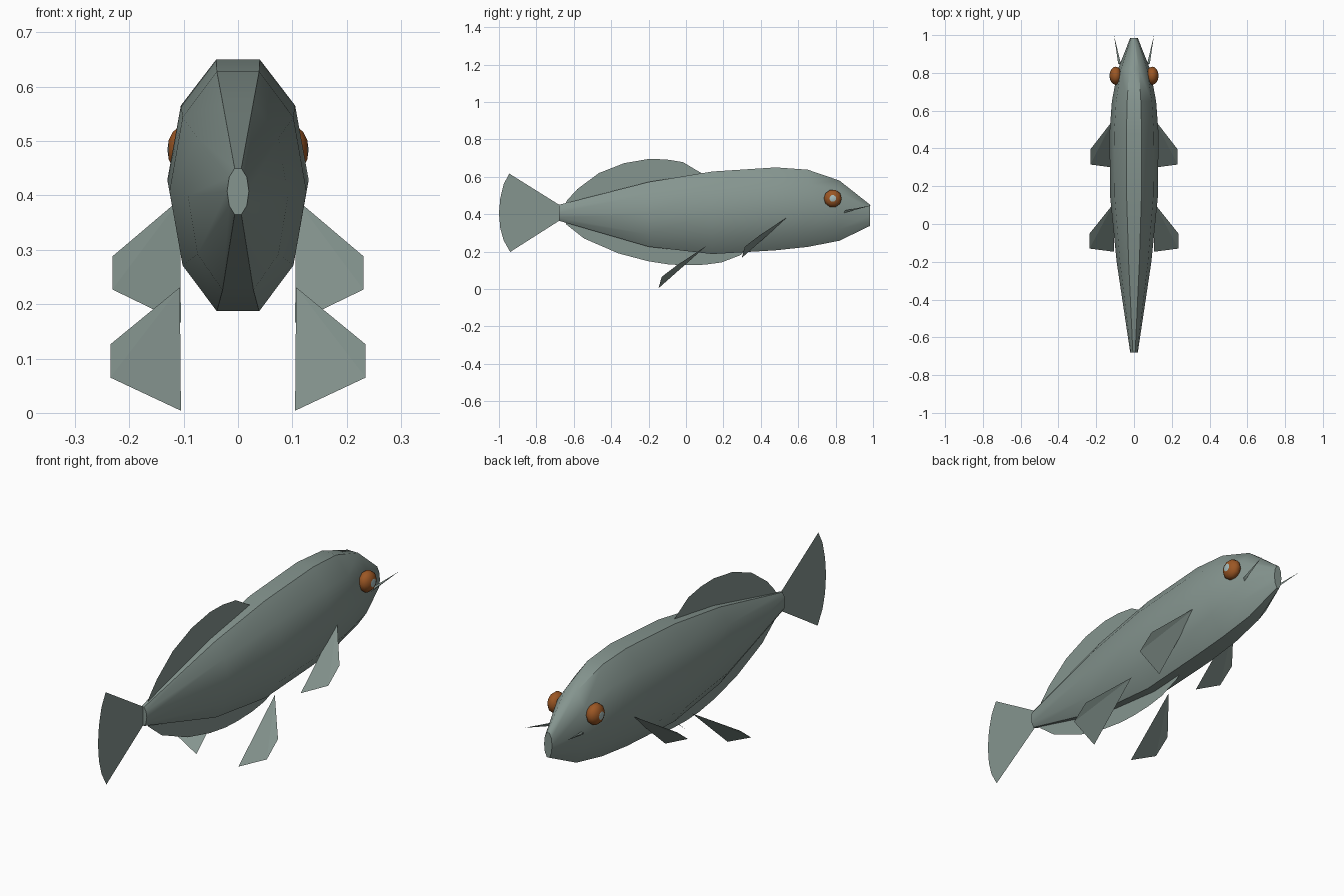
import bpy, bmesh, math
from mathutils import Matrix

if "Cube" in bpy.data.objects:
    bpy.data.objects.remove(bpy.data.objects["Cube"])


def material(name, rgb):
    m = bpy.data.materials.new(name)
    m.diffuse_color = (*rgb, 1)
    m.use_nodes = True
    m.node_tree.nodes["Principled BSDF"].inputs["Base Color"].default_value = m.diffuse_color
    return m


SKIN = material("grey_green_skin", (0.235, 0.30, 0.275))
IRIS = material("amber_iris", (0.33, 0.095, 0.018))
PUPIL = material("pale_pupil", (0.38, 0.50, 0.50))


def finish(name, bm, mats, smooth=True):
    me = bpy.data.meshes.new(name)
    bm.to_mesh(me)
    bm.free()
    for m in mats:
        me.materials.append(m)
    for p in me.polygons:
        p.use_smooth = smooth
    ob = bpy.data.objects.new(name, me)
    bpy.context.collection.objects.link(ob)
    return ob


def sheet(name, verts, faces, smooth=False):
    bm = bmesh.new()
    vs = [bm.verts.new(v) for v in verts]
    for f in faces:
        bm.faces.new([vs[i] for i in f])
    return finish(name, bm, [SKIN], smooth)


# Body: ten-sided rings lofted along y (y, half width, top, bottom)
stations = [(-0.68, 0.02, 0.45, 0.365), (-0.2, 0.092, 0.572, 0.226),
            (0.14, 0.126, 0.628, 0.187), (0.48, 0.13, 0.65, 0.207),
            (0.65, 0.117, 0.638, 0.225), (0.82, 0.085, 0.58, 0.258),
            (0.985, 0.02, 0.45, 0.338)]
bm = bmesh.new()
rings = []
for y, w, top, bot in stations:
    mid, rz = (top + bot) / 2, (top - bot) / 2 / math.sin(math.radians(72))
    rings.append([bm.verts.new((w * math.cos(k * math.tau / 10), y,
                                mid + rz * math.sin(k * math.tau / 10)))
                  for k in range(10)])
for a, b in zip(rings, rings[1:]):
    for k in range(10):
        n = (k + 1) % 10
        bm.faces.new((a[k], a[n], b[n], b[k]))
bm.faces.new(rings[0])
bm.faces.new(rings[-1])
bmesh.ops.recalc_face_normals(bm, faces=bm.faces)
body = finish("body", bm, [SKIN])
bpy.context.view_layer.objects.active = body
body.select_set(True)
bpy.ops.object.shade_smooth_by_angle(angle=math.radians(50))
body.select_set(False)


# Flat fins in the middle plane, outlines as (y, z)
def mid_fin(name, outline):
    sheet(name, [(0, y, z) for y, z in outline], [range(len(outline))])


mid_fin("dorsal_fin", [(-0.66, 0.43), (-0.635, 0.475), (-0.58, 0.535), (-0.465, 0.62),
                       (-0.33, 0.673), (-0.2, 0.695), (-0.107, 0.693), (-0.016, 0.678),
                       (0.085, 0.618), (0.12, 0.58)])
mid_fin("belly_fin", [(-0.66, 0.39), (-0.64, 0.345), (-0.545, 0.27), (-0.36, 0.19),
                      (-0.2, 0.148), (-0.09, 0.131), (0.0, 0.127), (0.1, 0.13),
                      (0.19, 0.142), (0.294, 0.182), (0.34, 0.23)])
mid_fin("tail_fin", [(-0.67, 0.445), (-0.945, 0.617), (-0.975, 0.56), (-0.993, 0.485),
                     (-1.0, 0.405), (-0.993, 0.325), (-0.975, 0.26), (-0.94, 0.198),
                     (-0.67, 0.37)])

# Paired parts
for side, s in (("right", 1), ("left", -1)):
    # Side fins: bent quads creased from the root to the outer tip
    for label, dy, dz, dx in (("front", 0, 0, 0), ("rear", -0.445, -0.162, 0.004)):
        pts = [(0.107, 0.555, 0.393), (0.231, 0.395, 0.288),
               (0.231, 0.315, 0.227), (0.105, 0.298, 0.166)]
        sheet(f"{label}_{side}_fin",
              [(s * (x + dx * (x > 0.2)), y + dy, z + dz) for x, y, z in pts],
              [(0, 1, 2), (0, 2, 3)])

    # Eye: flattened ball with its pole pointing sideways
    bm = bmesh.new()
    bmesh.ops.create_uvsphere(bm, u_segments=10, v_segments=8, radius=1)
    bm.transform(Matrix.Translation((s * 0.097, 0.785, 0.484))
                 @ Matrix.Diagonal((0.033, 0.048, 0.048, 1))
                 @ Matrix.Rotation(s * math.pi / 2, 4, 'Y'))
    for f in bm.faces:
        c = f.calc_center_median()
        if math.hypot(c.y - 0.785, c.z - 0.484) < 0.016 and s * c.x > 0.1:
            f.material_index = 1
    finish(f"{side}_eye", bm, [IRIS, PUPIL])

    # Whisker: thin spike pointing forward
    sheet(f"{side}_whisker",
          [(s * 0.075, 0.845, 0.407), (s * 0.07, 0.85, 0.42),
           (s * 0.084, 0.85, 0.42), (s * 0.106, 1.0, 0.449)],
          [(0, 1, 3), (1, 2, 3), (2, 0, 3), (0, 2, 1)])
